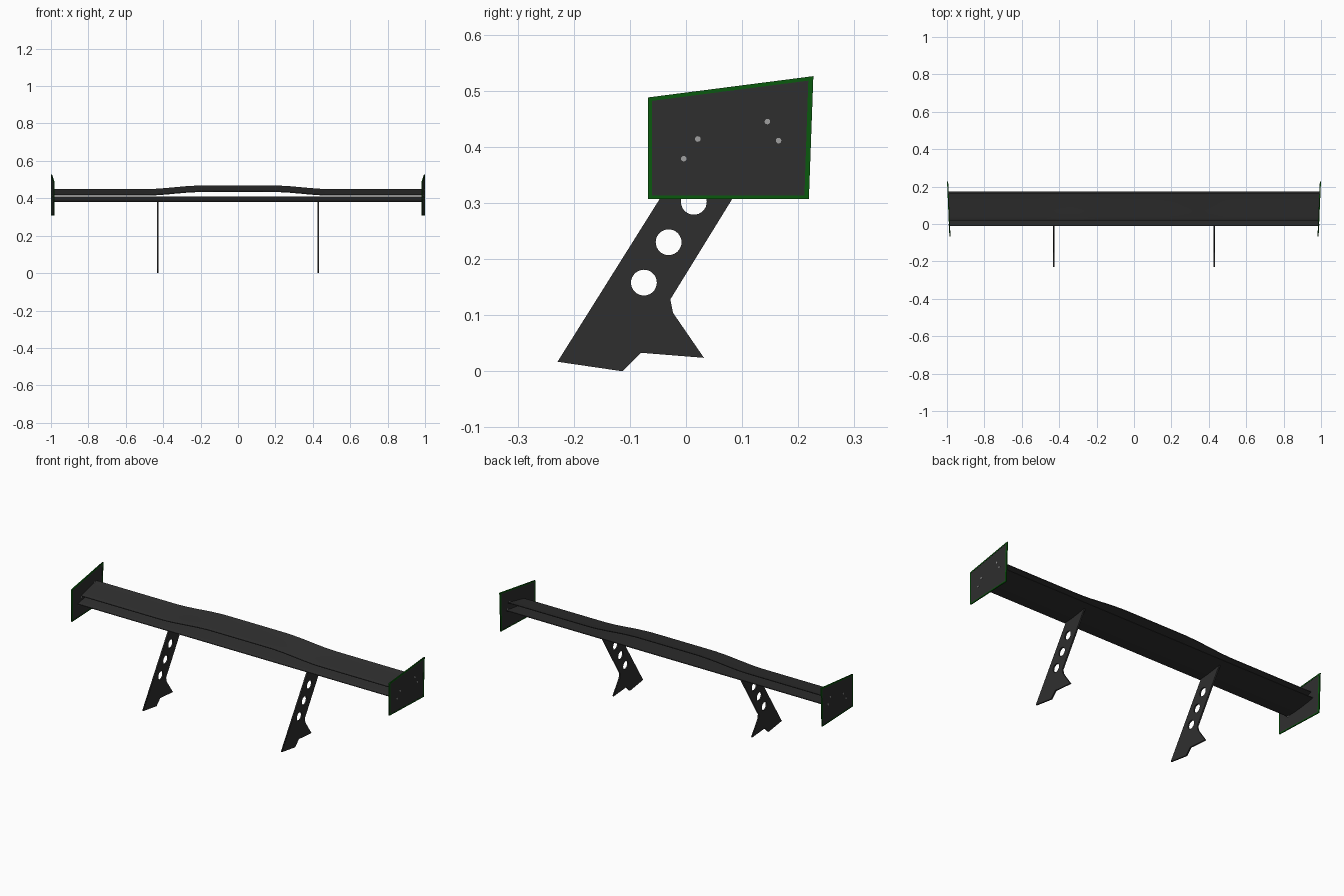
import bpy, bmesh, math
from mathutils import Matrix

if "Cube" in bpy.data.objects:
    bpy.data.objects.remove(bpy.data.objects["Cube"])


def material(name, rgb):
    m = bpy.data.materials.new(name)
    m.diffuse_color = (*rgb, 1)
    m.use_nodes = True
    m.node_tree.nodes["Principled BSDF"].inputs["Base Color"].default_value = m.diffuse_color
    return m


DARK = material("dark_grey", (0.028, 0.028, 0.028))
GREEN = material("green", (0.003, 0.10, 0.004))
STEEL = material("bolt_grey", (0.35, 0.35, 0.35))

# local (x, y, z) -> world (y, z, x): side profiles are drawn as (y, z)
SIDE = Matrix(((0, 0, 1, 0), (1, 0, 0, 0), (0, 1, 0, 0), (0, 0, 0, 1)))


def add_object(name, mesh, mats):
    mesh.materials.clear()
    for m in mats:
        mesh.materials.append(m)
    ob = bpy.data.objects.new(name, mesh)
    bpy.context.collection.objects.link(ob)
    return ob


def side_plate(name, loops, thickness, mat):
    """Flat plate from outline and hole loops in (y, z), centred on x = 0."""
    cu = bpy.data.curves.new(name + "_outline", 'CURVE')
    cu.dimensions = '2D'
    cu.fill_mode = 'BOTH'
    cu.extrude = thickness / 2
    for pts in loops:
        sp = cu.splines.new('POLY')
        sp.points.add(len(pts) - 1)
        for p, (a, b) in zip(sp.points, pts):
            p.co = (a, b, 0, 1)
        sp.use_cyclic_u = True
    tmp = bpy.data.objects.new(name + "_outline", cu)
    bpy.context.collection.objects.link(tmp)
    dg = bpy.context.evaluated_depsgraph_get()
    dg.update()
    mesh = bpy.data.meshes.new_from_object(tmp.evaluated_get(dg))
    bpy.data.objects.remove(tmp)
    mesh.transform(SIDE)
    return add_object(name, mesh, [mat])


def circle(cy, cz, r, n=32):
    return [(cy + r * math.cos(2 * math.pi * i / n), cz + r * math.sin(2 * math.pi * i / n))
            for i in range(n)]


def plate_x(y):
    """End plates flare outward toward the rear."""
    return 0.984 + 0.0125 * (y + 0.067) / 0.293


def blade(name, y0, chord, z0, rise, lift, mats, band=None):
    """Cambered wing blade lofted across x."""
    n = 12
    ts = [0.5 - 0.5 * math.cos(math.pi * i / n) for i in range(n + 1)]
    sec = []
    for sgn, seq in ((1, ts), (-1, ts[-1::-1])):
        for t in seq:
            half = 0.002 + 0.009 * math.sqrt(t) * (1 - t)
            sec.append((y0 + chord * t, z0 + rise * (0.6 * t + 0.4 * t * t) + sgn * half))
    half_x = [0.1, 0.2, 0.27, 0.325, 0.375, 0.42, 0.45, 0.48, 0.52, 1.0]
    xs = [-x for x in reversed(half_x)] + [0] + half_x
    bm = bmesh.new()
    rings = []
    for x in xs:
        rings.append([bm.verts.new((math.copysign(plate_x(y), x) if abs(x) == 1 else x,
                                    y, z + lift(abs(x)))) for y, z in sec])
    k = len(sec)
    for a, b in zip(rings, rings[1:]):
        for i in range(k):
            j = (i + 1) % k
            bm.faces.new((a[i], a[j], b[j], b[i]))
    bm.faces.new(rings[0])
    bm.faces.new(rings[-1])
    bmesh.ops.recalc_face_normals(bm, faces=bm.faces)
    # painted bands on the upper surface
    if band:
        for f in bm.faces:
            if band[0] < abs(f.calc_center_median().x) < band[1] and f.normal.z > 0.1:
                f.material_index = 1
    mesh = bpy.data.meshes.new(name)
    bm.to_mesh(mesh)
    bm.free()
    ob = add_object(name, mesh, mats)
    bpy.ops.object.select_all(action='DESELECT')
    ob.select_set(True)
    bpy.context.view_layer.objects.active = ob
    bpy.ops.object.shade_smooth_by_angle(angle=math.radians(35))


def arch(x):
    """Raised centre of the upper blade."""
    if x > 0.5:
        return 0.0
    u = min(1, (0.5 - x) / 0.32)
    return 0.020 * u * u * (3 - 2 * u)


# wing blades
blade("lower_blade", -0.012, 0.187, 0.384, 0.024, lambda x: 0, [DARK])
blade("upper_blade", 0.02, 0.142, 0.417, 0.030, arch, [DARK, GREEN], (0.325, 0.375))

STRUT = [(-0.229, 0.017), (-0.113, 0.0), (-0.08, 0.033), (0.032, 0.024), (-0.023, 0.104),
         (-0.028, 0.128), (0.139, 0.399), (0.002, 0.385)]
HOLES = [circle(-0.075, 0.158, 0.023), circle(-0.031, 0.230, 0.023), circle(0.014, 0.302, 0.023)]
OUTER = [(-0.068, 0.307), (0.219, 0.307), (0.227, 0.526), (-0.068, 0.488)]
INNER = [(-0.061, 0.313), (0.211, 0.313), (0.218, 0.518), (-0.061, 0.482)]
PLATE = [(-0.064, 0.310), (0.215, 0.310), (0.223, 0.522), (-0.064, 0.485)]
BOLTS = [(-0.004, 0.379), (0.021, 0.414), (0.145, 0.445), (0.165, 0.411)]

for side, label in ((-1, "left"), (1, "right")):
    # support struts with lightening holes
    strut = side_plate(label + "_strut", [STRUT] + HOLES, 0.008, DARK)
    strut.data.transform(Matrix.Translation((side * 0.43, 0, 0)))

    # end plate and its green rim
    for ob in (side_plate(label + "_end_plate", [PLATE], 0.004, DARK),
               side_plate(label + "_end_plate_rim", [OUTER, INNER], 0.006, GREEN)):
        for v in ob.data.vertices:
            v.co.x += side * plate_x(v.co.y)

    # bolts through the end plate
    bm = bmesh.new()
    for y, z in BOLTS:
        m = Matrix.Translation((side * plate_x(y), y, z)) @ Matrix.Rotation(math.pi / 2, 4, 'Y')
        bmesh.ops.create_cone(bm, cap_ends=True, segments=12, radius1=0.005, radius2=0.005,
                              depth=0.008, matrix=m)
    mesh = bpy.data.meshes.new(label + "_bolts")
    bm.to_mesh(mesh)
    bm.free()
    add_object(label + "_bolts", mesh, [STEEL])
